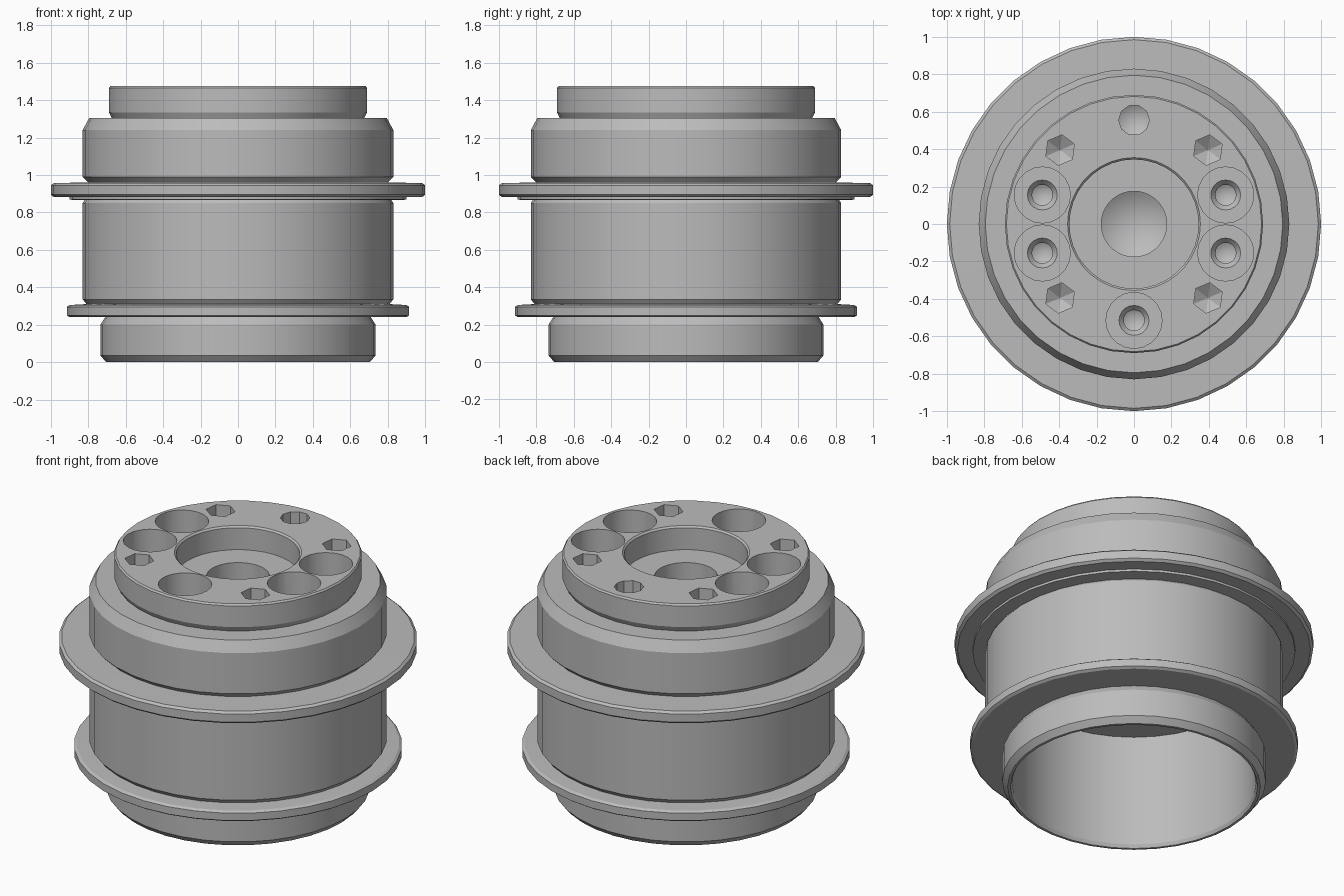
import bpy, bmesh, math
from mathutils import Vector, Matrix

old = bpy.data.objects.get("Cube")
if old:
    bpy.data.objects.remove(old, do_unlink=True)

# One metal colour
metal = bpy.data.materials.new("plain grey metal")
metal.use_nodes = True
GREY = (0.5, 0.5, 0.5, 1)
metal.diffuse_color = GREY
metal.node_tree.nodes["Principled BSDF"].inputs["Base Color"].default_value = GREY


def lathe(name, profile, sides, x=0.0, y=0.0, turn=0.0):
    """Revolve an (r, z) profile that starts and ends on the axis."""
    bm = bmesh.new()
    verts = [bm.verts.new((r, 0, z)) for r, z in profile]
    edges = [bm.edges.new(pair) for pair in zip(verts, verts[1:])]
    bmesh.ops.spin(bm, geom=verts + edges, cent=(0, 0, 0), axis=(0, 0, 1),
                   angle=math.tau, steps=sides, use_duplicate=False)
    bmesh.ops.remove_doubles(bm, verts=bm.verts, dist=0.0005)
    bmesh.ops.recalc_face_normals(bm, faces=bm.faces)
    bm.transform(Matrix.Translation((x, y, 0)) @ Matrix.Rotation(turn, 4, "Z"))
    mesh = bpy.data.meshes.new(name)
    bm.to_mesh(mesh)
    bm.free()
    mesh.materials.append(metal)
    obj = bpy.data.objects.new(name, mesh)
    bpy.context.collection.objects.link(obj)
    return obj


TOP = 1.475
bore = [(0, 0.71), (0.68, 0.71), (0.68, 0.02), (0.69, 0)]
skirt = [(0.705, 0), (0.735, 0.035), (0.735, 0.2), (0.71, 0.24)]
lower_flange = [(0.9, 0.24), (0.915, 0.25), (0.915, 0.295), (0.9, 0.305), (0.81, 0.31)]
barrel = [(0.83, 0.335), (0.83, 0.85), (0.82, 0.865)]
upper_flange = [(0.9, 0.868), (0.9, 0.882), (0.985, 0.882), (1, 0.895),
                (1, 0.945), (0.985, 0.957), (0.8, 0.96)]
collar = [(0.83, 0.99), (0.83, 1.24), (0.795, 1.305), (0.675, 1.305)]
cap = [(0.69, 1.335), (0.69, 1.465), (0.682, TOP)]
recess = [(0.355, TOP), (0.345, 1.465), (0.345, 1.33)]
centre_hole = [(0.175, 1.33), (0.175, 1.16), (0, 1.05)]

hub = lathe("hub_body", bore + skirt + lower_flange + barrel + upper_flange
            + collar + cap + recess + centre_hole, 36)

# Counterbored screw holes and plain drilled holes
counterbore = [(0, 1.6), (0.15, 1.6), (0.15, 1.22), (0.08, 1.22),
               (0.055, 1.19), (0.055, 1.0), (0, 0.97)]
drilled = [(0, 1.6), (0.082, 1.6), (0.082, 1.27), (0, 1.22)]
cutters = [lathe("counterbore_cutter", counterbore, 20, 0, -0.515)]
cutters.append(lathe("drill_cutter", drilled, 10, 0, 0.555))
for sx in (-1, 1):
    for sy in (-1, 1):
        cutters.append(lathe("counterbore_cutter", counterbore, 20, sx * 0.49, sy * 0.155))
        cutters.append(lathe("drill_cutter", drilled, 6, sx * 0.395, sy * 0.395, 0.4))

# Cut every hole out of the hub
bpy.ops.object.select_all(action="DESELECT")
bpy.context.view_layer.objects.active = hub
hub.select_set(True)
for cutter in cutters:
    cutter.hide_render = True
    mod = hub.modifiers.new("hole", "BOOLEAN")
    mod.operation = "DIFFERENCE"
    mod.solver = "EXACT"
    mod.object = cutter
    bpy.ops.object.modifier_apply(modifier=mod.name)
    bpy.data.objects.remove(cutter, do_unlink=True)

bpy.ops.object.shade_smooth_by_angle(angle=math.radians(25))
